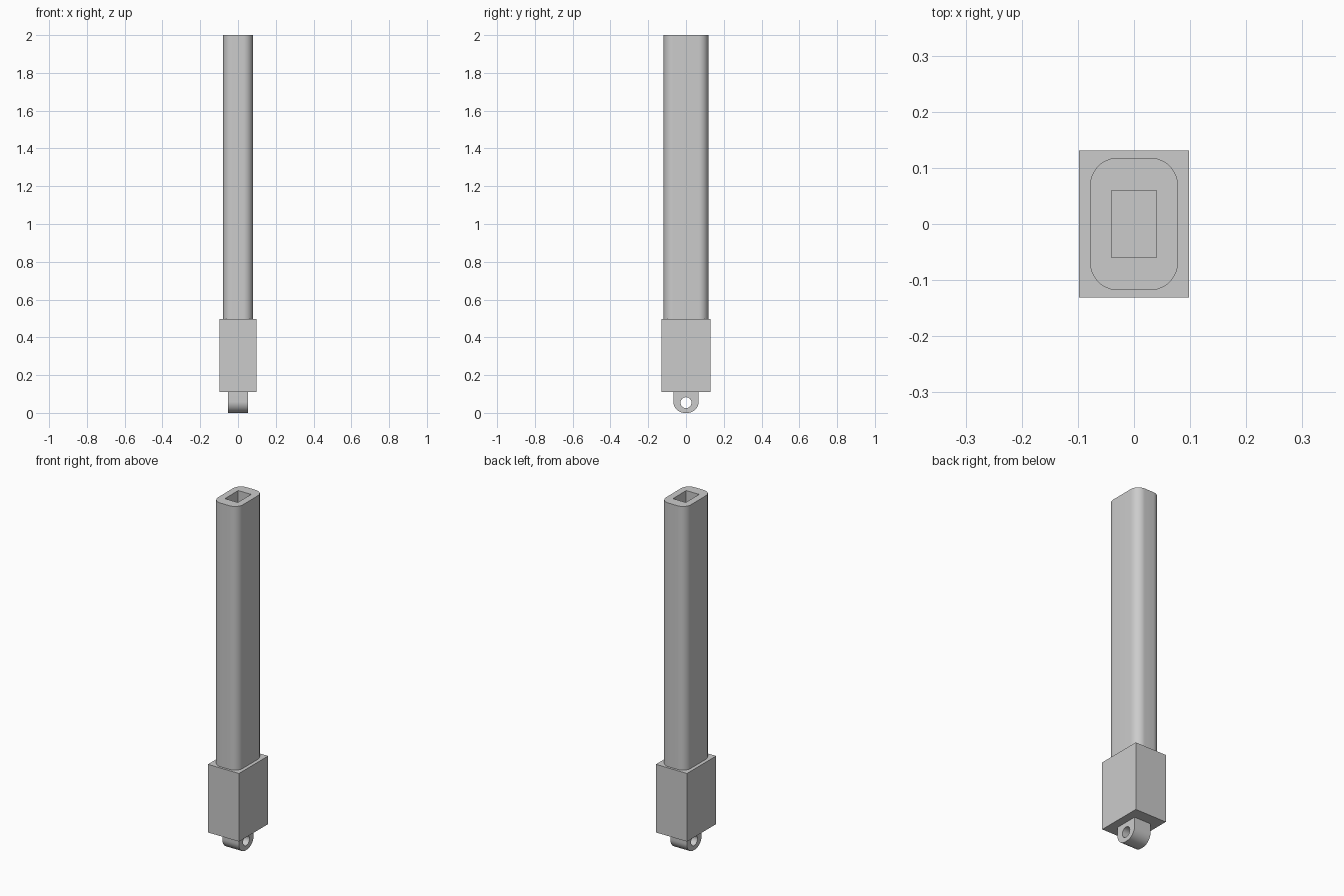
import bpy, bmesh
from math import sin, cos, pi, radians
from mathutils import Matrix

if "Cube" in bpy.data.objects:
    bpy.data.objects.remove(bpy.data.objects["Cube"])

grey = bpy.data.materials.new("light_grey")
grey.use_nodes = True
grey.diffuse_color = (0.6, 0.6, 0.6, 1)
grey.node_tree.nodes["Principled BSDF"].inputs["Base Color"].default_value = (0.6, 0.6, 0.6, 1)


def rounded(hx, hy, r, steps=12):
    """Counter-clockwise rectangle outline with rounded corners."""
    pts = []
    for k, (sx, sy) in enumerate([(1, 1), (-1, 1), (-1, -1), (1, -1)]):
        for i in range(steps + 1):
            a = (k + i / steps) * pi / 2
            pts.append((sx * (hx - r) + r * cos(a), sy * (hy - r) + r * sin(a)))
    return pts


def prism(name, outline, low, high, matrix=Matrix()):
    """Extrude an outline along local z, then place it."""
    bm = bmesh.new()
    base = bm.faces.new([bm.verts.new((x, y, low)) for x, y in outline])
    top = bmesh.ops.extrude_face_region(bm, geom=[base])["geom"]
    verts = [v for v in top if isinstance(v, bmesh.types.BMVert)]
    bmesh.ops.translate(bm, vec=(0, 0, high - low), verts=verts)
    bmesh.ops.recalc_face_normals(bm, faces=bm.faces)
    bm.transform(matrix)
    mesh = bpy.data.meshes.new(name)
    bm.to_mesh(mesh)
    bm.free()
    mesh.materials.append(grey)
    obj = bpy.data.objects.new(name, mesh)
    bpy.context.collection.objects.link(obj)
    return obj


def cut(obj, cutter):
    mod = obj.modifiers.new("opening", "BOOLEAN")
    mod.operation = "DIFFERENCE"
    mod.solver = "EXACT"
    mod.object = cutter
    bpy.context.view_layer.objects.active = obj
    bpy.ops.object.modifier_apply(modifier=mod.name)
    bpy.data.objects.remove(cutter)


def rect(hx, hy):
    return [(hx, hy), (-hx, hy), (-hx, -hy), (hx, -hy)]


# Square-edged housing
prism("housing", rect(0.098, 0.131), 0.11, 0.498)

# Rounded tube with a rectangular bore
tube = prism("tube", rounded(0.0785, 0.118, 0.05), 0.498, 2)
cut(tube, prism("bore_cutter", rect(0.0405, 0.06), 0.5, 2.1))

# Mounting lug: profile drawn in the y-z plane, extruded along x
to_side = Matrix(((0, 0, 1, 0), (1, 0, 0, 0), (0, 1, 0, 0), (0, 0, 0, 1)))
half, r = 0.067, 0.06
arc = [pi + i * pi / 24 for i in range(25)]
profile = [(half, 0.11), (-half, 0.11)]
profile += [((half - r) * (-1 if i <= 12 else 1) + r * cos(a), r + r * sin(a))
            for i, a in enumerate(arc)]
lug = prism("mounting_lug", profile, -0.052, 0.052, to_side)
hole = [(0.029 * cos(i * pi / 16), 0.054 + 0.029 * sin(i * pi / 16)) for i in range(32)]
cut(lug, prism("pin_cutter", hole, -0.1, 0.1, to_side))

# Smooth the rounded walls, keep real edges sharp
for obj in (tube, lug):
    bpy.ops.object.select_all(action="DESELECT")
    obj.select_set(True)
    bpy.context.view_layer.objects.active = obj
    bpy.ops.object.shade_smooth_by_angle(angle=radians(30))
